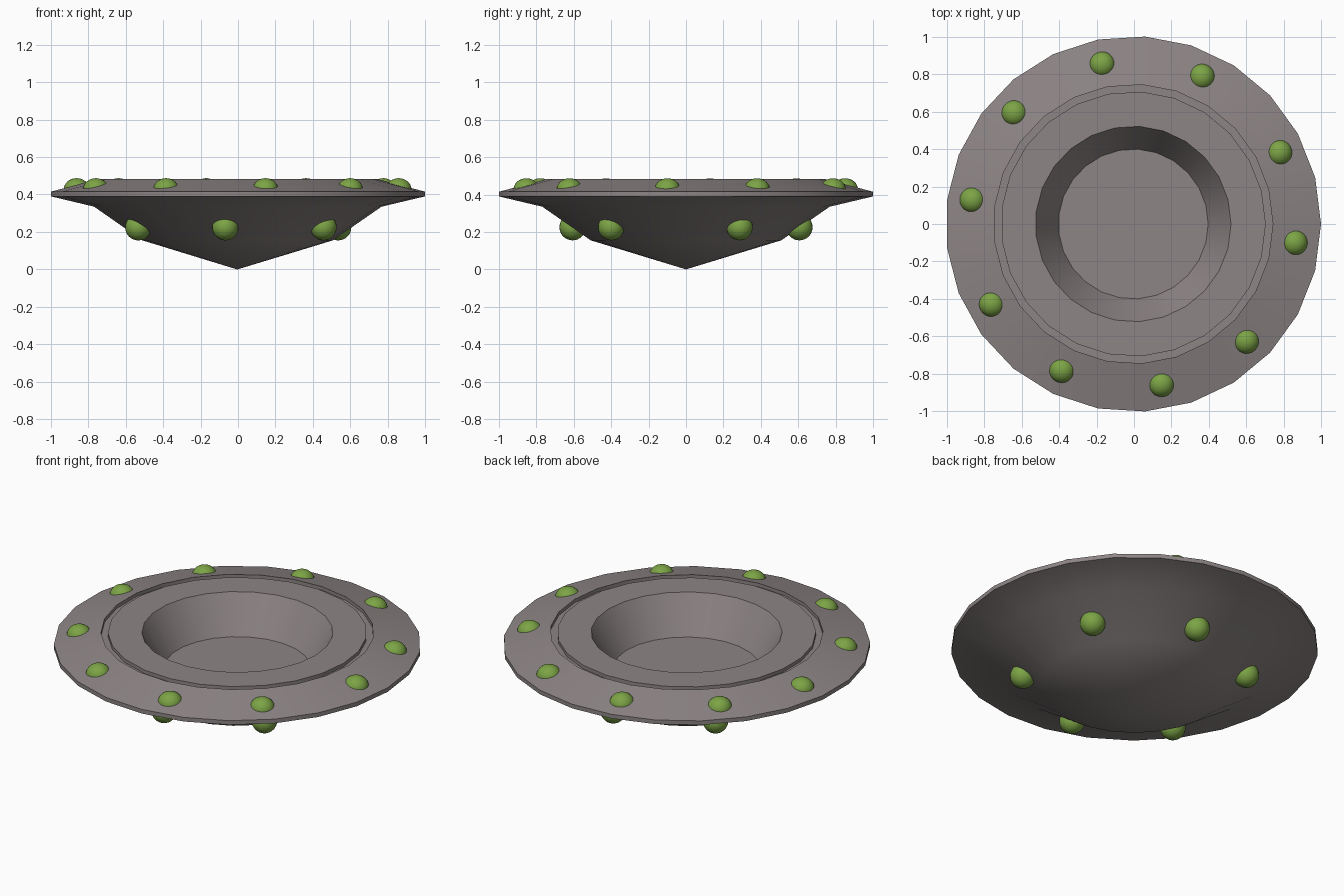
import bpy, bmesh, math

if "Cube" in bpy.data.objects:
    bpy.data.objects.remove(bpy.data.objects["Cube"])

SIDES = 25
CX = -0.004  # an odd-sided disc is slightly off-centre


def material(name, rgb):
    m = bpy.data.materials.new(name)
    m.diffuse_color = (*rgb, 1)
    m.use_nodes = True
    m.node_tree.nodes["Principled BSDF"].inputs["Base Color"].default_value = m.diffuse_color
    return m


def finish(bm, name, mat):
    bmesh.ops.recalc_face_normals(bm, faces=bm.faces)
    me = bpy.data.meshes.new(name)
    bm.to_mesh(me)
    bm.free()
    ob = bpy.data.objects.new(name, me)
    bpy.context.collection.objects.link(ob)
    me.materials.append(mat)
    bpy.ops.object.select_all(action='DESELECT')
    ob.select_set(True)
    bpy.context.view_layer.objects.active = ob
    bpy.ops.object.shade_smooth_by_angle(angle=math.radians(30))
    return ob


def lathe(name, profile, mat):
    """Revolve (radius, z) points; the first and last lie on the axis."""
    bm = bmesh.new()
    rings = []
    for r, z in profile[1:-1]:
        rings.append([bm.verts.new((CX + r * math.cos(a), r * math.sin(a), z))
                      for a in (math.tau * i / SIDES for i in range(SIDES))])
    bottom = bm.verts.new((CX, 0, profile[0][1]))
    for i in range(SIDES):
        j = (i + 1) % SIDES
        bm.faces.new((bottom, rings[0][j], rings[0][i]))
        for a, b in zip(rings, rings[1:]):
            bm.faces.new((a[i], a[j], b[j], b[i]))
    bm.faces.new(rings[-1])  # flat well floor
    return finish(bm, name, mat)


def lamp(name, angle, dist, z, r, mat, squash=1.0):
    bm = bmesh.new()
    bmesh.ops.create_uvsphere(bm, u_segments=24, v_segments=16, radius=r)
    a = math.radians(angle)
    for v in bm.verts:
        v.co.z *= squash
        v.co.x += CX + dist * math.cos(a)
        v.co.y += dist * math.sin(a)
        v.co.z += z
    return finish(bm, name, mat)


hull_mat = material("hull_grey", (0.27, 0.235, 0.235))
lamp_mat = material("lamp_green", (0.20, 0.37, 0.06))

# Saucer: pointed belly, thin rim, sloped deck, shallow groove, central well
lathe("saucer_hull", [
    (0, 0), (0.51, 0.155), (0.77, 0.335), (1.002, 0.39), (1.002, 0.415),
    (0.745, 0.483), (0.745, 0.462), (0.707, 0.462), (0.707, 0.483),
    (0.522, 0.483), (0.40, 0.268), (0, 0.268)], hull_mat)

# Ten lamps on the deck
for i, a in enumerate((26, 65, 101, 137, 171.5, 209.5, 244, 280, 314, 353.4)):
    lamp(f"deck_lamp_{i + 1}", a, 0.867, 0.425, 0.069, lamp_mat, 0.9)

# Six lamps around the belly
for i, a in enumerate((28, 84, 140, 210, 264, 319)):
    lamp(f"belly_lamp_{i + 1}", a, 0.61, 0.225, 0.07, lamp_mat)
